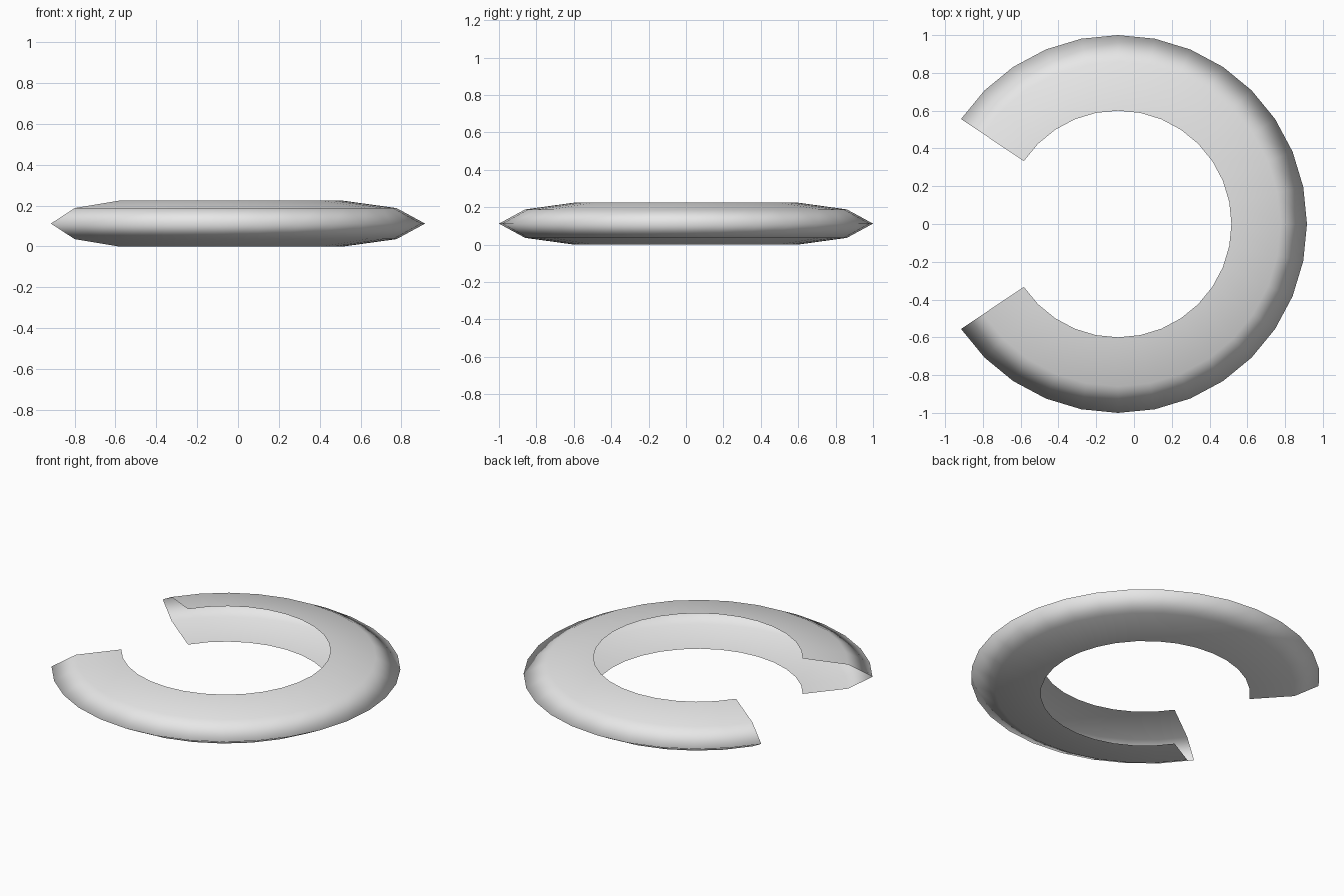
import bpy
import bmesh
import math
from mathutils import Matrix, Vector

cube = bpy.data.objects.get("Cube")
if cube:
    bpy.data.objects.remove(cube, do_unlink=True)

# Plain grey material
grey = bpy.data.materials.new("light_grey")
grey.use_nodes = True
colour = (0.8, 0.8, 0.8, 1.0)
grey.diffuse_color = colour
grey.node_tree.nodes["Principled BSDF"].inputs["Base Color"].default_value = colour

# Cross-section of the open shell: (radius, height), bottom lip to top lip
MID = 0.112
profile = [(0.6, 0), (0.86, MID - 0.076), (1.0, MID),
           (0.86, MID + 0.076), (0.6, 2 * MID)]

# Sweep the section around the vertical axis, leaving the gap at -x
STEPS = 26
half_sweep = STEPS / 2 * math.tau / 32
bm = bmesh.new()
start = Matrix.Rotation(-half_sweep, 3, "Z")
verts = [bm.verts.new(start @ Vector((r, 0, z))) for r, z in profile]
edges = [bm.edges.new(pair) for pair in zip(verts, verts[1:])]
bmesh.ops.spin(bm, geom=verts + edges, cent=(0, 0, 0), axis=(0, 0, 1),
               angle=2 * half_sweep, steps=STEPS)

# Centre the width, and turn all faces outward
offset = -(1 + math.cos(half_sweep)) / 2
bmesh.ops.translate(bm, verts=bm.verts, vec=(offset, 0, 0))
bm.normal_update()
bm.faces.ensure_lookup_table()
for face in bm.faces:
    face.smooth = True
flipped = [f for f in bm.faces
           if f.normal.dot(f.calc_center_median() - Vector((offset, 0, MID))) < 0]
bmesh.ops.reverse_faces(bm, faces=flipped)

mesh = bpy.data.meshes.new("open_ring_shell")
bm.to_mesh(mesh)
bm.free()
mesh.materials.append(grey)
ring = bpy.data.objects.new("open_ring_shell", mesh)
bpy.context.collection.objects.link(ring)
